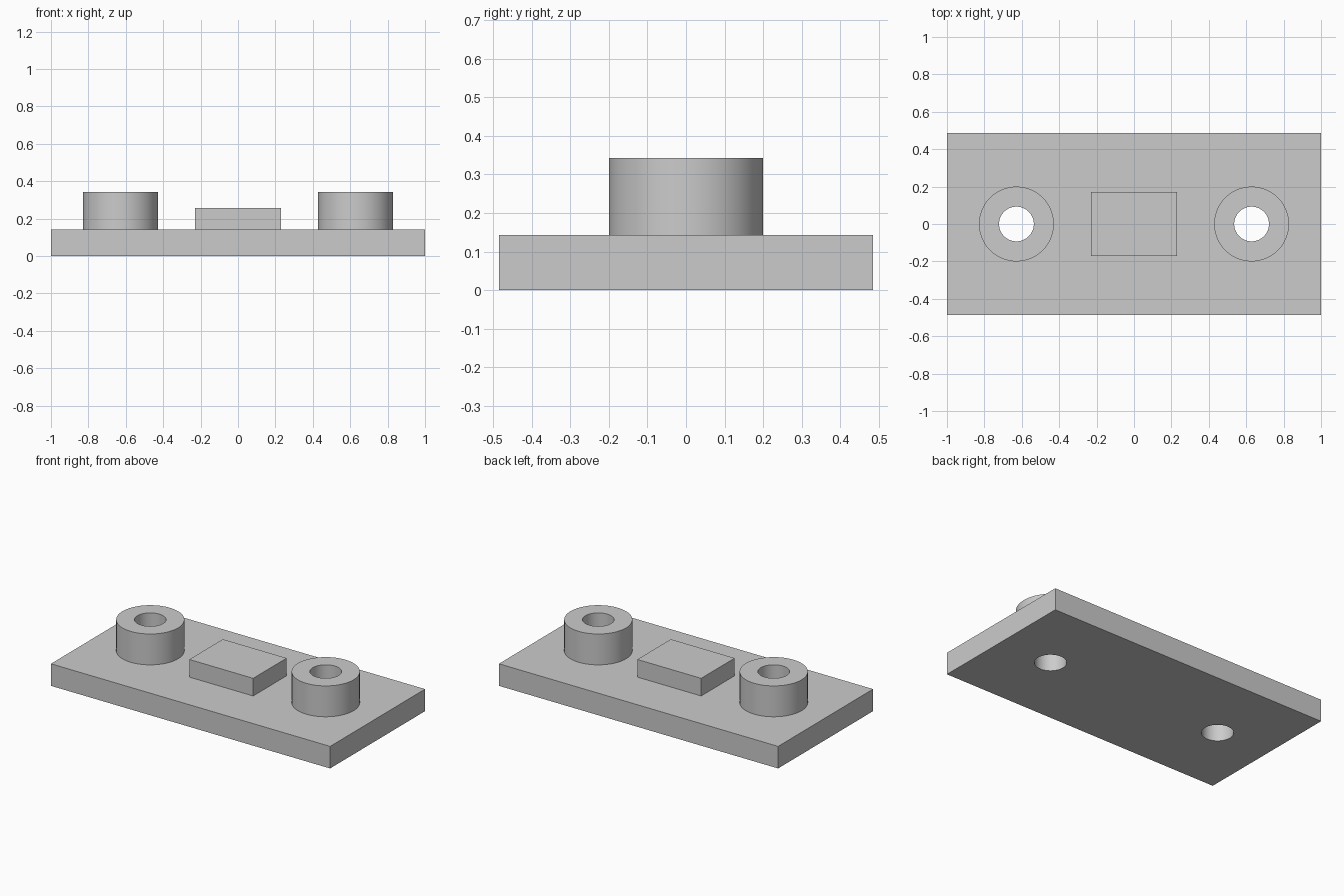
import bpy
import math

if "Cube" in bpy.data.objects:
    bpy.data.objects.remove(bpy.data.objects["Cube"], do_unlink=True)

U = 2 / 70              # one drawing unit; the plate is 70 units long
SIDES = 96
THICK = 5 * U
BOSS_X, BOSS_R, BOSS_TOP = 22 * U, 7 * U, 12 * U
HOLE_R = 3.25 * U

grey = bpy.data.materials.new("plain_grey")
grey.use_nodes = True
colour = (0.6, 0.6, 0.6, 1)
grey.diffuse_color = colour
grey.node_tree.nodes["Principled BSDF"].inputs["Base Color"].default_value = colour


def box(name, length, depth, bottom, top):
    bpy.ops.mesh.primitive_cube_add(size=1, location=(0, 0, (bottom + top) / 2))
    ob = bpy.context.object
    ob.name = name
    ob.scale = (length, depth, top - bottom)
    bpy.ops.object.transform_apply(location=True, scale=True)
    ob.data.materials.append(grey)
    return ob


def smooth(ob):
    bpy.ops.object.select_all(action="DESELECT")
    ob.select_set(True)
    bpy.context.view_layer.objects.active = ob
    bpy.ops.object.shade_smooth_by_angle(angle=math.radians(30))


def drill(ob, x):
    """Cut a round vertical through hole at x."""
    bpy.ops.mesh.primitive_cylinder_add(vertices=SIDES, radius=HOLE_R, depth=1, location=(x, 0, 0))
    cutter = bpy.context.object
    cutter.hide_render = True
    cutter.data.materials.append(grey)
    cut = ob.modifiers.new("hole", "BOOLEAN")
    cut.operation, cut.solver, cut.object = "DIFFERENCE", "EXACT", cutter
    bpy.context.view_layer.objects.active = ob
    bpy.ops.object.modifier_apply(modifier=cut.name)
    bpy.data.objects.remove(cutter, do_unlink=True)


def boss(name, x):
    """Hollow sleeve: outer wall, flat rim and bore, standing on the plate."""
    profile = [(BOSS_R, THICK), (BOSS_R, BOSS_TOP), (HOLE_R, BOSS_TOP), (HOLE_R, THICK)]
    verts, faces = [], []
    for r, z in profile:
        for i in range(SIDES):
            a = math.tau * i / SIDES
            verts.append((x + r * math.cos(a), r * math.sin(a), z))
    for ring in range(len(profile) - 1):
        for i in range(SIDES):
            j = (i + 1) % SIDES
            low, high = ring * SIDES, (ring + 1) * SIDES
            faces.append((low + i, low + j, high + j, high + i))
    mesh = bpy.data.meshes.new(name)
    mesh.from_pydata(verts, [], faces)
    mesh.materials.append(grey)
    ob = bpy.data.objects.new(name, mesh)
    bpy.context.collection.objects.link(ob)
    smooth(ob)


# Base plate with two through holes
plate = box("base_plate", 70 * U, 34 * U, 0, THICK)
for side in (-1, 1):
    drill(plate, side * BOSS_X)
smooth(plate)

# Raised pad in the middle
box("centre_block", 16 * U, 12 * U, THICK, 9 * U)

# Sleeves around the holes
boss("left_boss", BOSS_X)
boss("right_boss", -BOSS_X)
